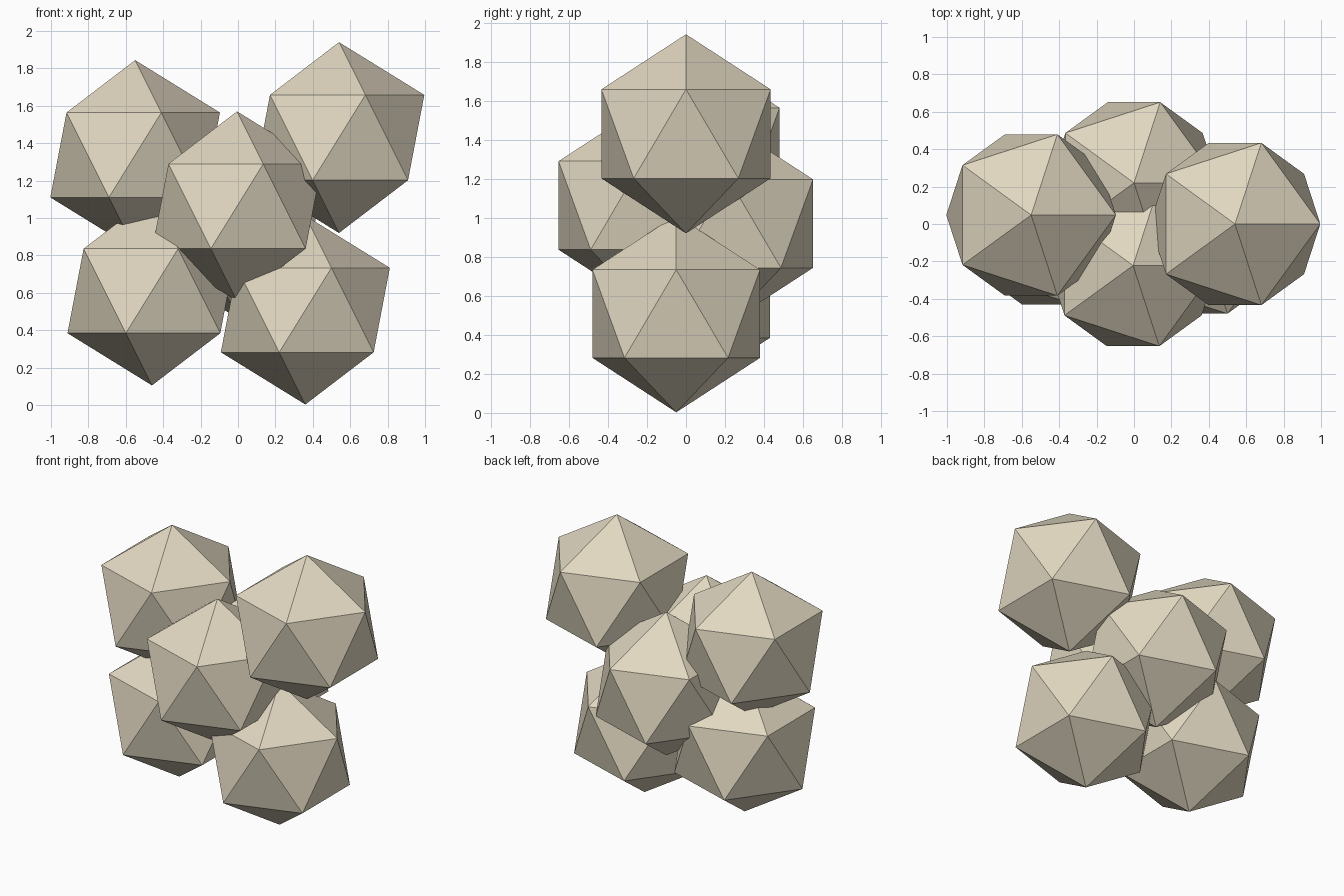
import bpy

# Remove the default cube
cube = bpy.data.objects.get("Cube")
if cube:
    bpy.data.objects.remove(cube, do_unlink=True)

# Single warm stone colour
stone = bpy.data.materials.new("warm_beige")
stone.use_nodes = True
colour = (0.75, 0.68, 0.53, 1.0)
stone.diffuse_color = colour
stone.node_tree.nodes["Principled BSDF"].inputs["Base Color"].default_value = colour


def boulder(name, centre, radius):
    """Flat-shaded twenty-sided lump."""
    bpy.ops.mesh.primitive_ico_sphere_add(subdivisions=1, radius=radius, location=centre)
    lump = bpy.context.object
    lump.name = name
    lump.data.materials.append(stone)
    bpy.ops.object.shade_flat()


# Cluster: two low lumps, two in the middle, two on top
boulder("lower_left_lump", (0.36, -0.05, 0.508), 0.505)
boulder("lower_right_lump", (-0.46, 0.0, 0.61), 0.505)
boulder("front_lump", (-0.005, -0.222, 1.063), 0.507)
boulder("back_lump", (0.0, 0.22, 0.97), 0.507)
boulder("upper_left_lump", (0.54, 0.0, 1.43), 0.51)
boulder("upper_right_lump", (-0.55, 0.048, 1.337), 0.507)
